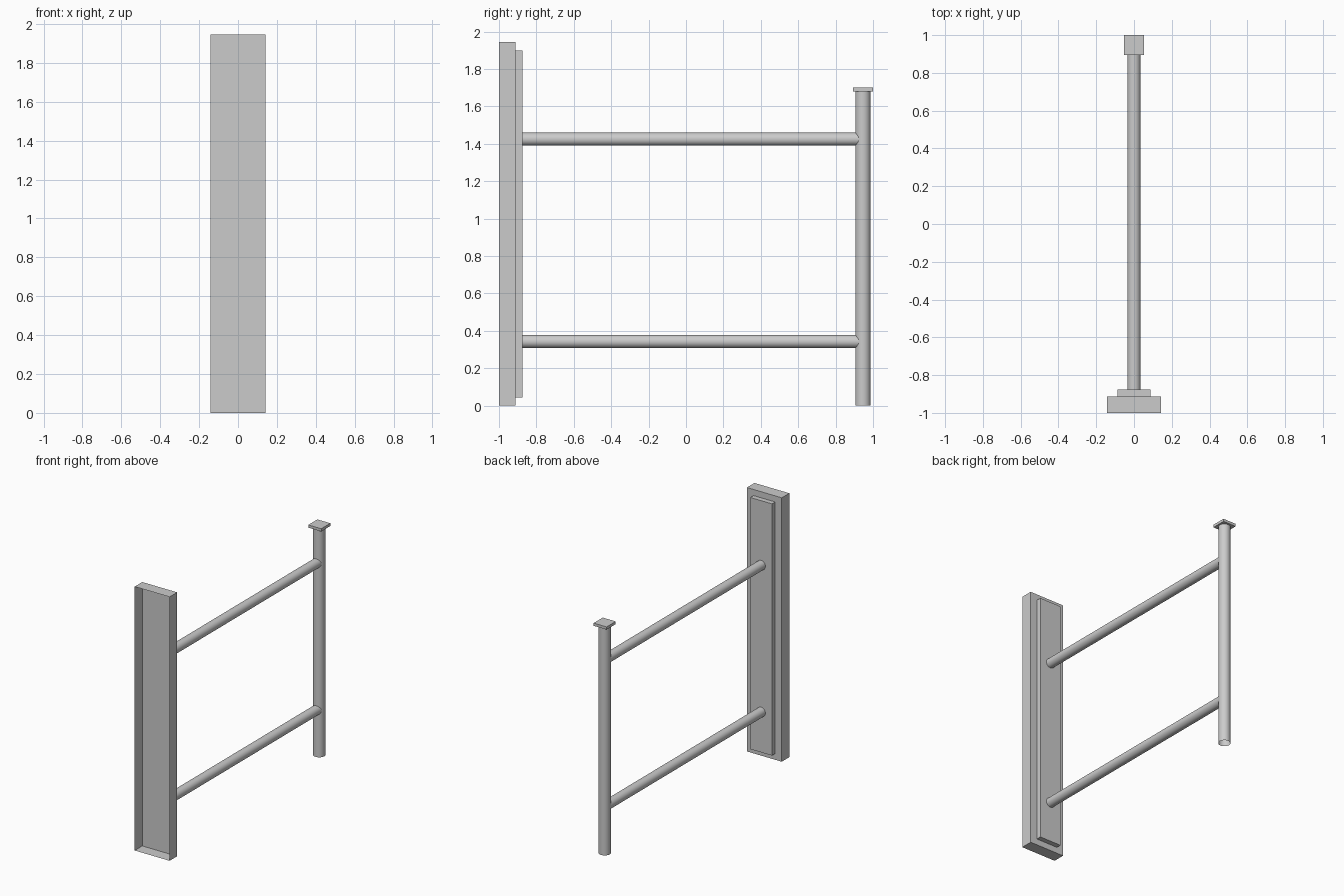
import bpy
import bmesh
import math
from mathutils import Matrix, Vector

cube = bpy.data.objects.get("Cube")
if cube:
    bpy.data.objects.remove(cube, do_unlink=True)

# One plain metal grey throughout
metal = bpy.data.materials.new("grey metal")
metal.use_nodes = True
grey = (0.6, 0.6, 0.6, 1)
metal.diffuse_color = grey
metal.node_tree.nodes["Principled BSDF"].inputs["Base Color"].default_value = grey


def finish(name, bm):
    mesh = bpy.data.meshes.new(name)
    bm.to_mesh(mesh)
    bm.free()
    mesh.materials.append(metal)
    obj = bpy.data.objects.new(name, mesh)
    bpy.context.scene.collection.objects.link(obj)
    return obj


def box(name, low, high, open_side=None):
    """Box between two corners, optionally missing the face towards open_side."""
    low, high = Vector(low), Vector(high)
    bm = bmesh.new()
    bmesh.ops.create_cube(bm, size=1)
    bm.normal_update()
    if open_side:
        gone = [f for f in bm.faces if f.normal.dot(Vector(open_side)) > 0.9]
        bmesh.ops.delete(bm, geom=gone, context='FACES')
    bmesh.ops.scale(bm, vec=high - low, verts=bm.verts)
    bmesh.ops.translate(bm, vec=(low + high) / 2, verts=bm.verts)
    return finish(name, bm)


def tube(name, start, end, radius):
    """Open-ended round tube between two points."""
    start, end = Vector(start), Vector(end)
    axis = end - start
    turn = axis.to_track_quat('Z', 'Y').to_matrix().to_4x4()
    bm = bmesh.new()
    bmesh.ops.create_cone(bm, cap_ends=False, segments=32, radius1=radius,
                          radius2=radius, depth=axis.length,
                          matrix=Matrix.Translation((start + end) / 2) @ turn)
    obj = finish(name, bm)
    bpy.ops.object.select_all(action='DESELECT')
    obj.select_set(True)
    bpy.context.view_layer.objects.active = obj
    bpy.ops.object.shade_smooth_by_angle(angle=math.radians(35))
    return obj


# Thin-walled upright channel, open to the front
box("front_channel", (-0.142, -1, 0), (0.142, -0.912, 1.945), open_side=(0, -1, 0))

# Raised mounting plate on the back of the channel
box("mounting_plate", (-0.088, -0.912, 0.045), (0.088, -0.875, 1.9))

# Rear post with its square cap
POST_Y = 0.946
tube("rear_post", (0, POST_Y, 0), (0, POST_Y, 1.68), 0.041)
box("post_cap", (-0.053, 0.894, 1.68), (0.053, 1, 1.7))

# Horizontal rails joining plate and post
for name, z in (("lower_rail", 0.343), ("upper_rail", 1.425)):
    tube(name, (0, -0.875, z), (0, POST_Y - 0.01, z), 0.035)
